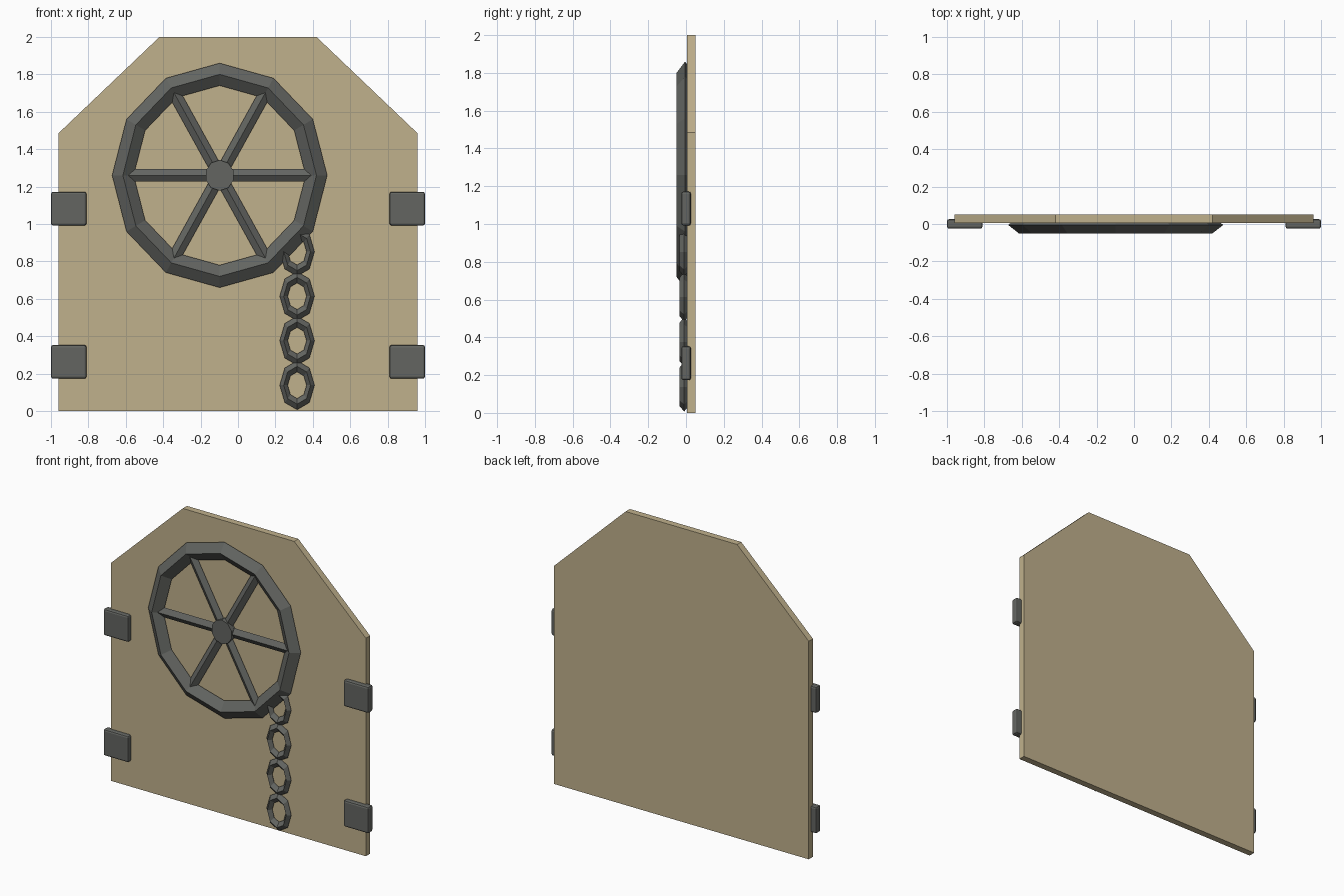
import bpy, bmesh, math

if "Cube" in bpy.data.objects:
    bpy.data.objects.remove(bpy.data.objects["Cube"])


def material(name, rgb):
    m = bpy.data.materials.new(name)
    m.diffuse_color = (*rgb, 1)
    m.use_nodes = True
    m.node_tree.nodes["Principled BSDF"].inputs["Base Color"].default_value = m.diffuse_color
    return m


TAN = material("tan_panel", (0.53, 0.44, 0.265))
IRON = material("dark_iron", (0.125, 0.13, 0.12))


def make(name, verts, faces, mat):
    me = bpy.data.meshes.new(name)
    me.from_pydata(verts, [], faces)
    bm = bmesh.new()
    bm.from_mesh(me)
    bmesh.ops.recalc_face_normals(bm, faces=bm.faces)
    bm.to_mesh(me)
    bm.free()
    me.materials.append(mat)
    ob = bpy.data.objects.new(name, me)
    bpy.context.collection.objects.link(ob)
    return ob


def prism(name, pts, y0, y1, mat):
    """Extrude an x-z outline along y."""
    n = len(pts)
    verts = [(x, y, z) for y in (y0, y1) for x, z in pts]
    faces = [tuple(range(n)), tuple(range(n, 2 * n))]
    faces += [(i, (i + 1) % n, n + (i + 1) % n, n + i) for i in range(n)]
    return make(name, verts, faces, mat)


def ring(name, cx, cz, rx, rz, tube, depth, y, n):
    """Upright oval ring with a diamond cross-section."""
    verts, faces = [], []
    section = [(1, 0), (1 - tube, -depth), (1 - 2 * tube, 0), (1 - tube, depth)]
    for i in range(n):
        a = 2 * math.pi * i / n
        for s, dy in section:
            verts.append((cx + rx * s * math.cos(a), y + dy, cz + rz * s * math.sin(a)))
        for j in range(4):
            k, m = (i + 1) % n, (j + 1) % 4
            faces.append((i * 4 + j, i * 4 + m, k * 4 + m, k * 4 + j))
    return make(name, verts, faces, IRON)


# Door panel with clipped top corners
prism("door_panel", [(-0.96, 0), (0.96, 0), (0.96, 1.485), (0.42, 2), (-0.42, 2), (-0.96, 1.485)],
      0.005, 0.05, TAN)

# Wheel rim
CX, CZ, SX = -0.098, 1.26, 0.958
ring("wheel_rim", CX, CZ, 0.575, 0.6, 0.1, 0.045, -0.005, 12)

# Spokes: three ridged bars crossing at the hub
for i in range(3):
    a = math.radians(60 * i)
    c, s = math.cos(a), math.sin(a)
    verts = []
    for t in (-0.52, 0.52):
        for w, y in ((0.034, -0.005), (0, -0.028), (-0.034, -0.005), (0, 0.018)):
            verts.append((CX + SX * (t * c - w * s), y, CZ + t * s + w * c))
    faces = [(0, 1, 2, 3), (4, 5, 6, 7)]
    faces += [(j, (j + 1) % 4, 4 + (j + 1) % 4, 4 + j) for j in range(4)]
    make(f"wheel_spoke_{i + 1}", verts, faces, IRON)

# Hub
prism("wheel_hub", [(CX + 0.078 * math.cos(math.pi * (i + 0.5) / 5), CZ + 0.082 * math.sin(math.pi * (i + 0.5) / 5))
                    for i in range(10)], -0.036, 0.02, IRON)

# Chain links hanging from the rim
for i in range(4):
    ring(f"chain_link_{i + 1}", 0.316, 0.138 + 0.238 * i, 0.093, 0.131, 0.23, 0.025, -0.01, 8)

# Bevelled side brackets
for side, sx in (("left", -1), ("right", 1)):
    for level, z in (("lower", 0.263), ("upper", 1.082)):
        x, w, h = sx * 0.905, 0.095, 0.09
        ob = prism(f"bracket_{side}_{level}",
                   [(x - w, z - h), (x + w, z - h), (x + w, z + h), (x - w, z + h)], -0.025, 0.026, IRON)
        bev = ob.modifiers.new("bevel", 'BEVEL')
        bev.width = 0.012
        bev.segments = 2
